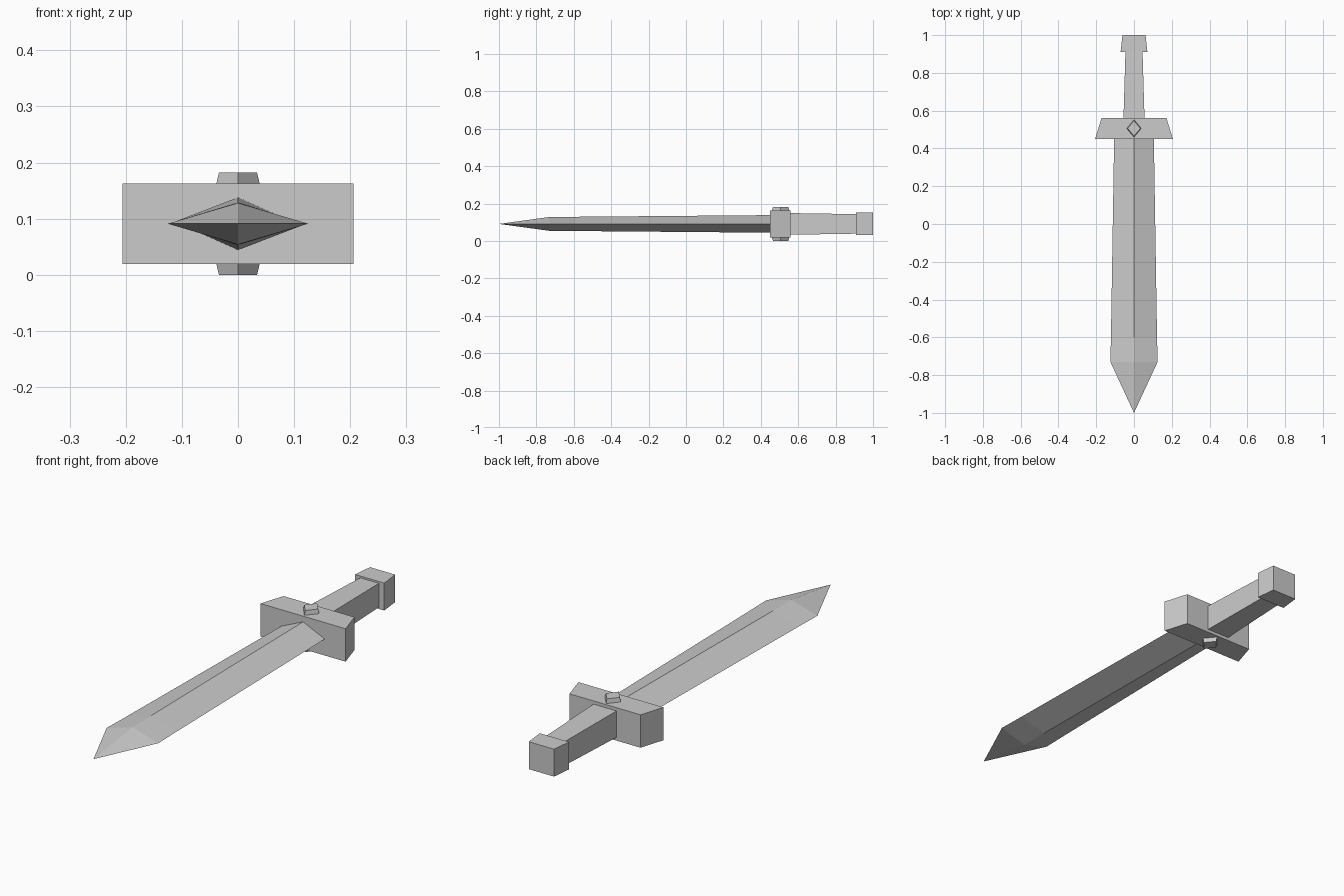
import bpy, bmesh

cube = bpy.data.objects.get("Cube")
if cube:
    bpy.data.objects.remove(cube, do_unlink=True)

MID = 0.091  # height of the sword's long axis

steel = bpy.data.materials.new("plain_grey")
steel.use_nodes = True
grey = (0.6, 0.6, 0.6, 1)
steel.diffuse_color = grey
steel.node_tree.nodes["Principled BSDF"].inputs["Base Color"].default_value = grey

SQUARE = [(-1, -1), (1, -1), (1, 1), (-1, 1)]
DIAMOND = [(-1, 0), (0, -1), (1, 0), (0, 1)]


def loft(name, shape, sections, place, tip=None):
    """Bridge scaled copies of a four-sided shape; each section is (position, half a, half b)."""
    bm = bmesh.new()
    rings = [[bm.verts.new(place(a * u, b * v, t)) for u, v in shape]
             for t, a, b in sections]
    for r, s in zip(rings, rings[1:]):
        for i in range(4):
            j = (i + 1) % 4
            bm.faces.new((r[i], r[j], s[j], s[i]))
    bm.faces.new(rings[0])
    if tip is None:
        bm.faces.new(rings[-1])
    else:
        point = bm.verts.new(place(0, 0, tip))
        for i in range(4):
            bm.faces.new((rings[-1][i], rings[-1][(i + 1) % 4], point))
    bmesh.ops.recalc_face_normals(bm, faces=bm.faces)
    mesh = bpy.data.meshes.new(name)
    bm.to_mesh(mesh)
    bm.free()
    mesh.materials.append(steel)
    obj = bpy.data.objects.new(name, mesh)
    bpy.context.collection.objects.link(obj)
    return obj


def along_y(a, b, t):
    return (a, t, MID + b)


# Blade: diamond section, widening toward the shoulder, then a point
loft("blade", DIAMOND,
     [(0.46, 0.105, 0.047), (-0.6, 0.122, 0.038), (-0.73, 0.125, 0.037)],
     along_y, tip=-1.0)

# Guard, grip and pommel: tapered blocks
loft("guard", SQUARE, [(0.45, 0.206, 0.072), (0.56, 0.172, 0.072)], along_y)
loft("grip", SQUARE, [(0.55, 0.056, 0.058), (0.92, 0.045, 0.052)], along_y)
loft("pommel", SQUARE, [(0.91, 0.071, 0.06), (1.0, 0.061, 0.06)], along_y)

# Diamond studs on both faces of the guard
for name, side in (("top_stud", 1), ("bottom_stud", -1)):
    loft(name, DIAMOND, [(0.07, 0.039, 0.047), (0.091, 0.034, 0.041)],
         lambda a, b, t: (a, 0.506 + b, MID + side * t))
